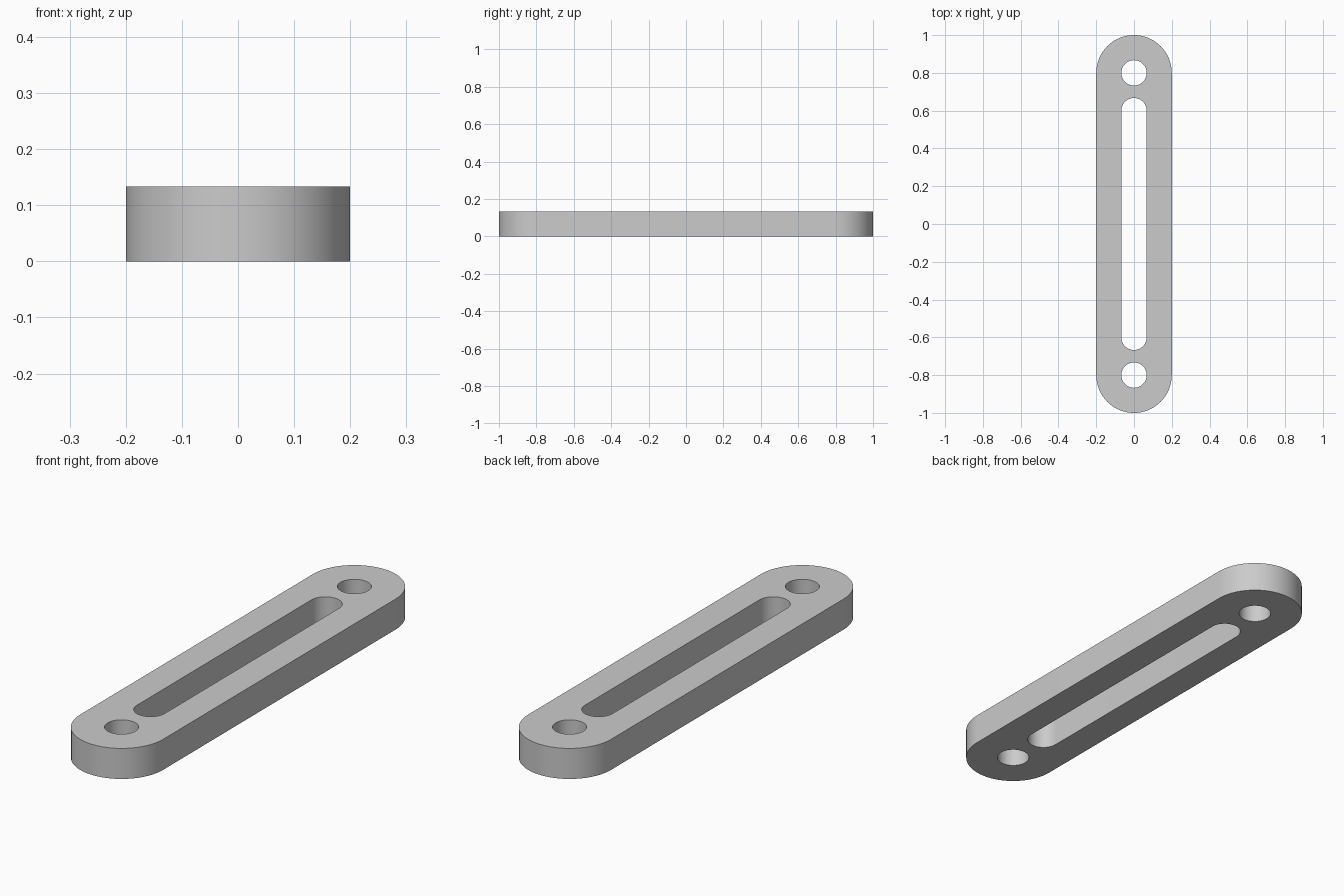
import bpy
import bmesh
from math import cos, sin, pi

THICKNESS = 0.133
ARC_STEPS = 32

if "Cube" in bpy.data.objects:
    bpy.data.objects.remove(bpy.data.objects["Cube"], do_unlink=True)

grey = bpy.data.materials.new("plain grey")
grey.use_nodes = True
colour = (0.6, 0.6, 0.6, 1)
grey.diffuse_color = colour
grey.node_tree.nodes["Principled BSDF"].inputs["Base Color"].default_value = colour


def stadium(bm, radius, low, high):
    """Closed loop of edges: two half circles centred at y = low and y = high."""
    points = []
    for centre, start in ((high, 0), (low, pi)):
        for i in range(ARC_STEPS + 1):
            a = start + pi * i / ARC_STEPS
            points.append((radius * cos(a), centre + radius * sin(a), 0))
    if low == high:  # a full circle: drop the doubled joints
        points = points[:ARC_STEPS] + points[ARC_STEPS + 1:-1]
    verts = [bm.verts.new(p) for p in points]
    return [bm.edges.new((v, verts[i - 1])) for i, v in enumerate(verts)]


bm = bmesh.new()
# Rounded outline, long slot and the two end holes
edges = stadium(bm, 0.2, -0.8, 0.8)
edges += stadium(bm, 0.067, -0.6, 0.6)
for y in (-0.8, 0.8):
    edges += stadium(bm, 0.067, y, y)
bmesh.ops.triangle_fill(bm, edges=edges, use_beauty=True)

# Raise the flat plate to its thickness
raised = bmesh.ops.extrude_face_region(bm, geom=bm.faces[:], use_keep_orig=True)
top = [g for g in raised["geom"] if isinstance(g, bmesh.types.BMVert)]
bmesh.ops.translate(bm, verts=top, vec=(0, 0, THICKNESS))
bmesh.ops.recalc_face_normals(bm, faces=bm.faces[:])

mesh = bpy.data.meshes.new("slotted_link")
bm.to_mesh(mesh)
bm.free()
mesh.materials.append(grey)
link = bpy.data.objects.new("slotted_link", mesh)
bpy.context.collection.objects.link(link)

# Smooth curved walls, sharp rims
bpy.ops.object.select_all(action="DESELECT")
link.select_set(True)
bpy.context.view_layer.objects.active = link
bpy.ops.object.shade_smooth_by_angle(angle=pi / 6)
